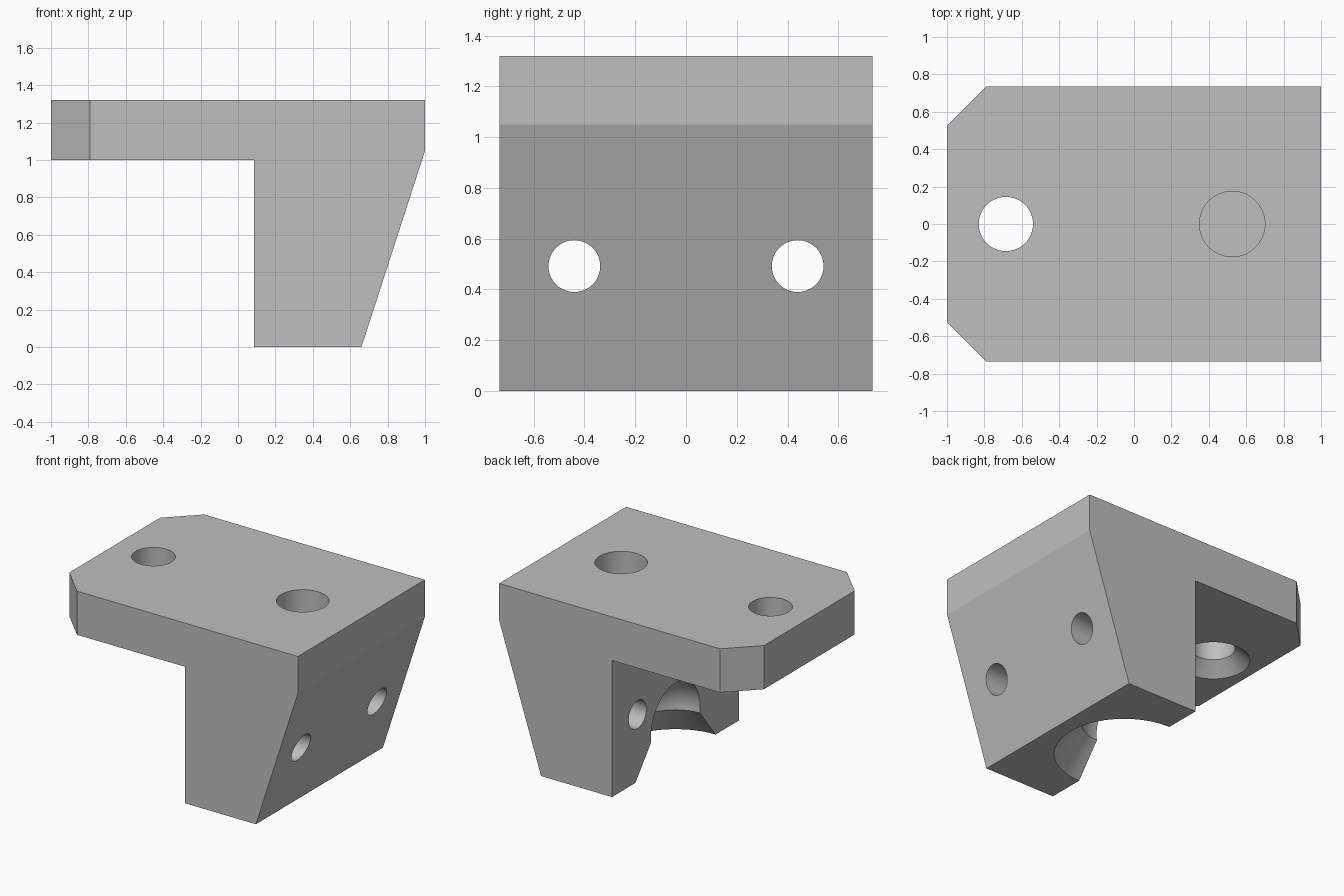
import bpy, bmesh, math
from mathutils import Matrix, Vector

if "Cube" in bpy.data.objects:
    bpy.data.objects.remove(bpy.data.objects["Cube"], do_unlink=True)

grey = bpy.data.materials.new("plain grey")
grey.use_nodes = True
colour = (0.52, 0.52, 0.52, 1)
grey.diffuse_color = colour
grey.node_tree.nodes["Principled BSDF"].inputs["Base Color"].default_value = colour

HALF = 0.735      # half the bracket's depth
TOP = 1.32


def make(name, bm):
    bmesh.ops.recalc_face_normals(bm, faces=bm.faces)
    mesh = bpy.data.meshes.new(name)
    bm.to_mesh(mesh)
    bm.free()
    mesh.materials.append(grey)
    obj = bpy.data.objects.new(name, mesh)
    bpy.context.collection.objects.link(obj)
    return obj


def prism(name, points, direction):
    """Extrude a flat outline along a direction."""
    bm = bmesh.new()
    face = bm.faces.new([bm.verts.new(p) for p in points])
    out = bmesh.ops.extrude_face_region(bm, geom=[face])
    verts = [v for v in out["geom"] if isinstance(v, bmesh.types.BMVert)]
    bmesh.ops.translate(bm, verts=verts, vec=direction)
    return make(name, bm)


def lathe(name, profile, matrix, sides=64):
    """Closed turned solid from (radius, height) points."""
    bm = bmesh.new()
    pts = [(0, profile[0][1])] + profile + [(0, profile[-1][1])]
    verts = [bm.verts.new((r, 0, z)) for r, z in pts]
    edges = [bm.edges.new(pair) for pair in zip(verts, verts[1:])]
    bmesh.ops.spin(bm, geom=verts + edges, axis=(0, 0, 1), cent=(0, 0, 0),
                   angle=math.tau, steps=sides)
    bmesh.ops.remove_doubles(bm, verts=bm.verts, dist=0.0001)
    bmesh.ops.transform(bm, matrix=matrix, verts=bm.verts)
    return make(name, bm)


def cut(body, cutter):
    mod = body.modifiers.new("cut", "BOOLEAN")
    mod.operation = "DIFFERENCE"
    mod.solver = "EXACT"
    mod.object = cutter
    bpy.context.view_layer.objects.active = body
    bpy.ops.object.modifier_apply(modifier=mod.name)
    bpy.data.objects.remove(cutter, do_unlink=True)


# L-shaped body with a sloping outer face
outline = [(-1, 1), (0.085, 1), (0.085, 0), (0.66, 0), (1, 1.05), (1, TOP), (-1, TOP)]
bracket = prism("bracket", [(x, -HALF, z) for x, z in outline], (0, 2 * HALF, 0))

# Clipped corners on the flange
for side in (-1, 1):
    corner = [(-1.1, 0.425), (-0.69, 0.835), (-1.1, 0.835)]
    cut(bracket, prism("corner_cutter", [(x, side * y, 0.9) for x, y in corner],
                       (0, 0, 0.6)))

# Countersunk hole through the flange
cut(bracket, lathe("flange_hole", [(0.255, 0.99), (0.145, 1.09), (0.145, 1.4)],
                   Matrix.Translation((-0.685, 0, 0))))

# Blind hole in the top
cut(bracket, lathe("blind_hole", [(0.175, 0.6), (0.175, 1.4)],
                   Matrix.Translation((0.525, 0, 0))))

# Two cross holes through the leg
for side in (-1, 1):
    cut(bracket, lathe("cross_hole", [(0.102, -0.5), (0.102, 1.5)],
                       Matrix.Translation((0, side * 0.44, 0.492))
                       @ Matrix.Rotation(math.pi / 2, 4, "Y")))

# Domed pocket with a flared mouth in the leg's inner face
R, CENTRE = 0.285, 0.27
dome = []
for i in range(16):
    a = -0.15 + (math.pi / 2 - 0.2 + 0.15) * i / 15
    dome.append((R * math.cos(a), CENTRE + R * math.sin(a)))
dome.append((0.02, CENTRE + R))
cut(bracket, lathe("pocket", [(0.505, -0.05)] + dome,
                   Matrix.Translation((0.085, 0, 0))))

# Smooth bores, crisp edges
bpy.ops.object.select_all(action="DESELECT")
bracket.select_set(True)
bpy.context.view_layer.objects.active = bracket
bpy.ops.object.shade_smooth_by_angle(angle=math.radians(15))
